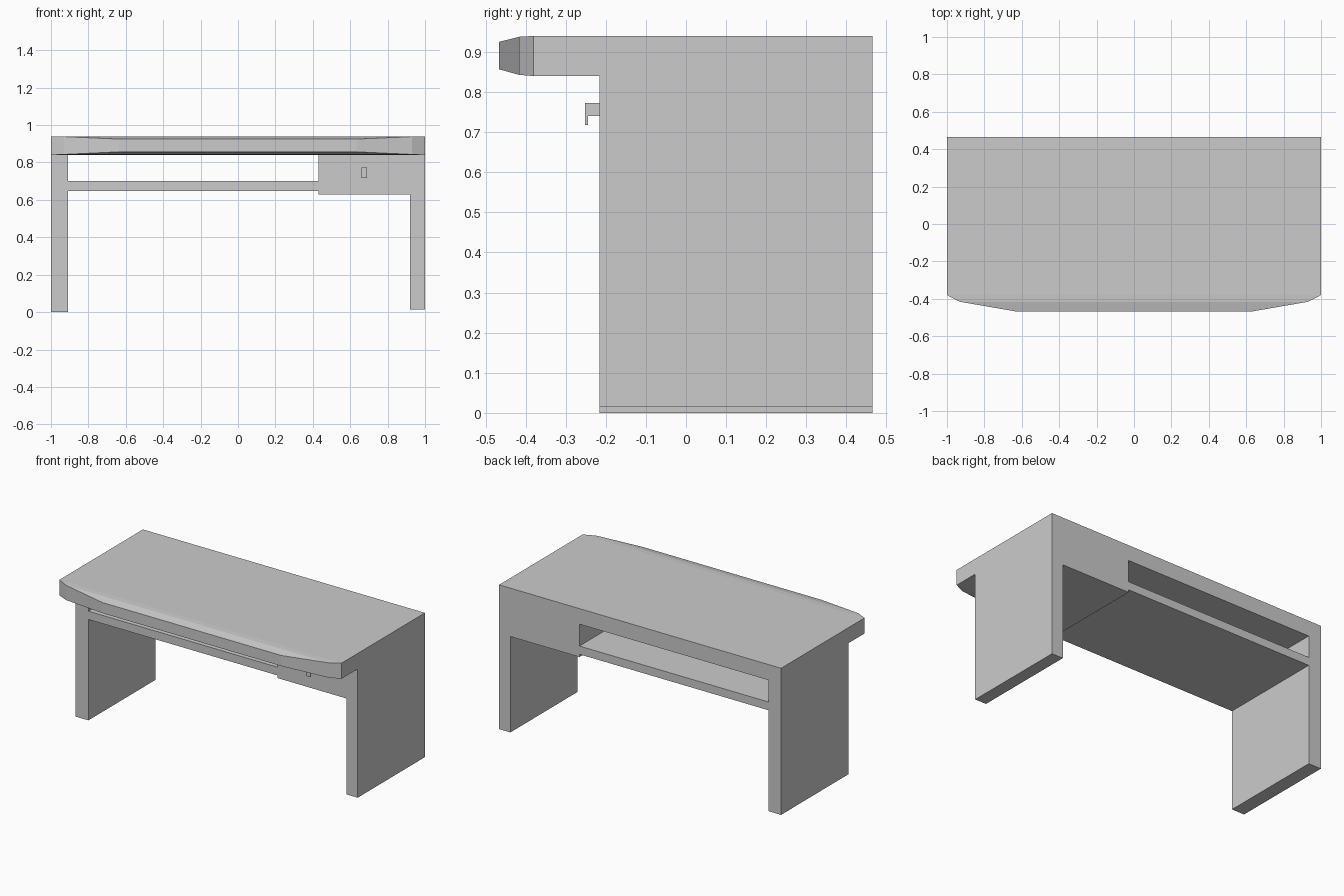
import bpy
import bmesh

old = bpy.data.objects.get("Cube")
if old:
    bpy.data.objects.remove(old, do_unlink=True)

# One plain grey for the whole desk
grey = bpy.data.materials.new("plain_grey")
grey.use_nodes = True
colour = (0.6, 0.6, 0.6, 1)
grey.diffuse_color = colour
grey.node_tree.nodes["Principled BSDF"].inputs["Base Color"].default_value = colour

BACK, FRONT = 0.465, -0.216
UNDER, TOP = 0.84, 0.94


def finish(name, bm):
    bmesh.ops.recalc_face_normals(bm, faces=bm.faces[:])
    mesh = bpy.data.meshes.new(name)
    bm.to_mesh(mesh)
    bm.free()
    mesh.materials.append(grey)
    obj = bpy.data.objects.new(name, mesh)
    bpy.context.collection.objects.link(obj)
    return obj


def prism(name, x0, x1, profile):
    """Extrude a (y, z) profile from x0 to x1."""
    bm = bmesh.new()
    face = bm.faces.new([bm.verts.new((x0, y, z)) for y, z in profile])
    out = bmesh.ops.extrude_face_region(bm, geom=[face])["geom"]
    verts = [v for v in out if isinstance(v, bmesh.types.BMVert)]
    bmesh.ops.translate(bm, verts=verts, vec=(x1 - x0, 0, 0))
    return finish(name, bm)


def panel(name, x0, x1, z0, z1):
    return prism(name, x0, x1, [(FRONT, z0), (BACK, z0), (BACK, z1), (FRONT, z1)])


# Desktop: rectangular sections lofted from the back to the tapered, bowed front
sections = [  # y, half width, bottom, top
    (BACK, 1.0, UNDER, TOP),
    (-0.38, 1.0, UNDER, TOP),
    (-0.416, 0.93, 0.843, 0.938),
    (-0.467, 0.635, 0.857, 0.925),
]
bm = bmesh.new()
rings = [[bm.verts.new(p) for p in
          ((-w, y, lo), (w, y, lo), (w, y, hi), (-w, y, hi))]
         for y, w, lo, hi in sections]
for a, b in zip(rings, rings[1:]):
    for i in range(4):
        j = (i + 1) % 4
        bm.faces.new((a[i], a[j], b[j], b[i]))
bm.faces.new(rings[0])
bm.faces.new(rings[-1])
finish("desktop", bm)

# Supports, shelf and drawer box
panel("right_leg", -1.0, -0.91, 0.0, UNDER)
panel("left_leg", 0.92, 1.0, 0.015, UNDER)
panel("shelf", -0.91, 0.43, 0.647, 0.70)
panel("drawer_box", 0.43, 0.92, 0.63, UNDER)

# Hooked drawer handle
prism("drawer_handle", 0.66, 0.69,
      [(FRONT, 0.74), (FRONT, 0.773), (-0.252, 0.773),
       (-0.252, 0.718), (-0.244, 0.718), (-0.244, 0.74)])
